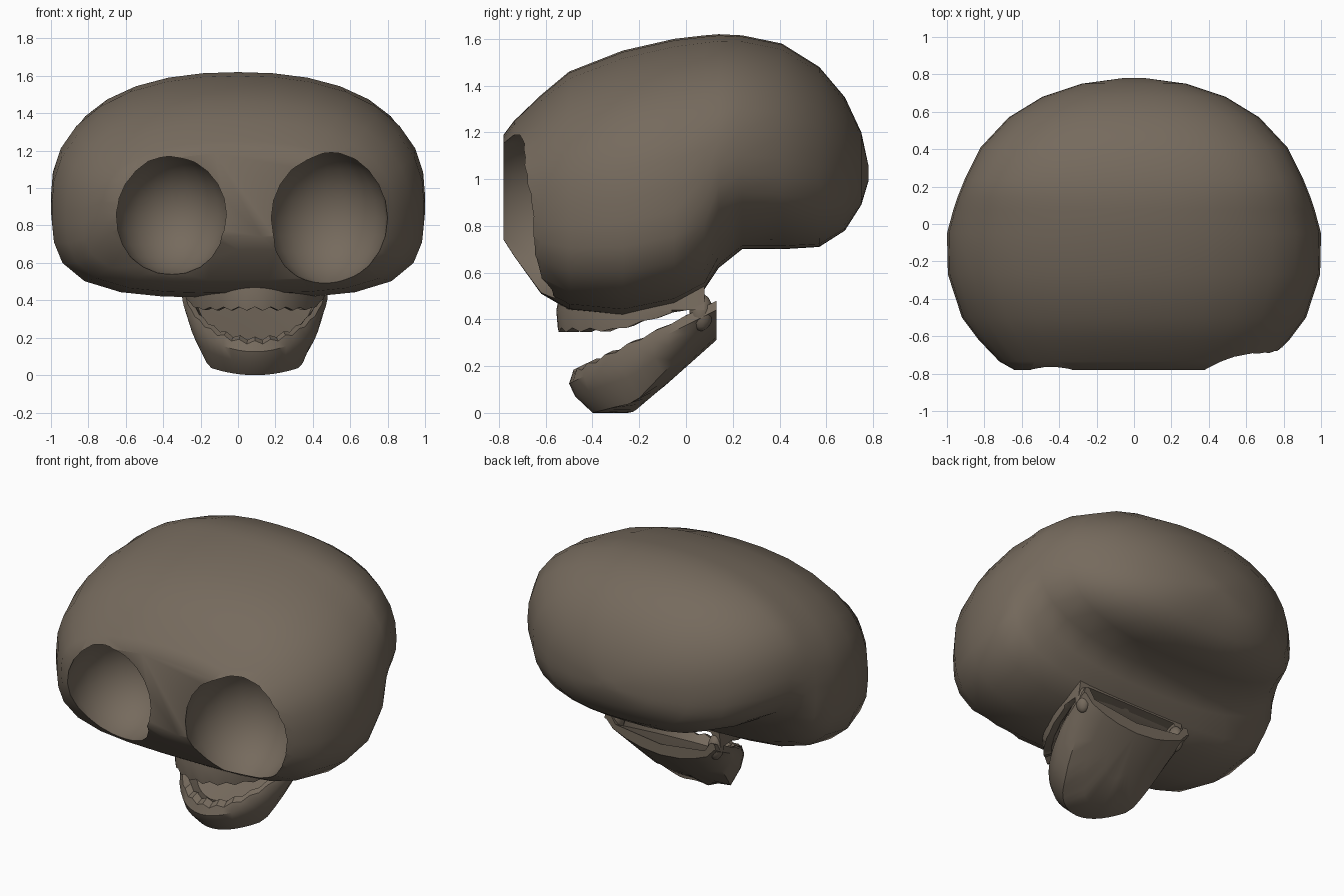
import bpy, bmesh, math

if "Cube" in bpy.data.objects:
    bpy.data.objects.remove(bpy.data.objects["Cube"])

bone = bpy.data.materials.new("dark_bone")
bone.diffuse_color = (0.18, 0.145, 0.11, 1)
bone.use_nodes = True
bone.node_tree.nodes["Principled BSDF"].inputs["Base Color"].default_value = bone.diffuse_color


def finish(bm, name, angle=40):
    bmesh.ops.remove_doubles(bm, verts=bm.verts, dist=0.0005)
    bmesh.ops.recalc_face_normals(bm, faces=bm.faces)
    me = bpy.data.meshes.new(name)
    bm.to_mesh(me)
    bm.free()
    ob = bpy.data.objects.new(name, me)
    bpy.context.collection.objects.link(ob)
    me.materials.append(bone)
    smooth(ob, angle)
    return ob


def smooth(ob, angle=40):
    bpy.ops.object.select_all(action='DESELECT')
    ob.select_set(True)
    bpy.context.view_layer.objects.active = ob
    bpy.ops.object.shade_smooth_by_angle(angle=math.radians(angle))


def loft(rings):
    """Skin a list of closed point loops and cap both ends."""
    bm = bmesh.new()
    vs = [[bm.verts.new(p) for p in r] for r in rings]
    n = len(rings[0])
    for a, b in zip(vs, vs[1:]):
        for i in range(n):
            j = (i + 1) % n
            bm.faces.new((a[i], a[j], b[j], b[i]))
    bm.faces.new(vs[0])
    bm.faces.new(vs[-1])
    return bm


def ellipsoid(name, loc, rad, seg=20):
    bm = bmesh.new()
    bmesh.ops.create_uvsphere(bm, u_segments=seg, v_segments=seg // 2 + 2, radius=1)
    for v in bm.verts:
        v.co = [c * r + l for c, r, l in zip(v.co, rad, loc)]
    return finish(bm, name)


# Cranium: sections along y as (y, bottom z, top z, half width)
sections = [
    (-.78, .74, 1.19, .64), (-.735, .67, 1.25, .72), (-.62, .51, 1.36, .83),
    (-.5, .44, 1.46, .92), (-.27, .415, 1.55, .995), (-.05, .46, 1.6, 1.0),
    (.08, .53, 1.615, .965), (.14, .62, 1.62, .945), (.24, .70, 1.615, .905),
    (.41, .70, 1.58, .82), (.57, .71, 1.48, .67), (.68, .78, 1.35, .49),
    (.75, .89, 1.2, .28), (.78, .99, 1.06, .06)]


def section(y, zb, zt, hw, n=32):
    zc = zb + (zt - zb) * .44
    low = 3.6 if y < .1 else 2.6
    pts = []
    for i in range(n):
        a = 2 * math.pi * i / n
        c, s = math.cos(a), math.sin(a)
        e = 2.3 if s > 0 else low
        k = (abs(c) ** e + abs(s) ** e) ** (-1 / e)
        pts.append((hw * c * k, y, zc + s * k * ((zt - zc) if s > 0 else (zc - zb))))
    return pts


cranium = finish(loft([section(*s) for s in sections]), "cranium")

# Eye sockets, slightly uneven, cut as deep bowls
for loc, rad in (((-.355, -.67, .86), (.31, .34, .325)),
                 ((.475, -.65, .84), (.325, .34, .36))):
    cutter = ellipsoid("socket_cutter", loc, rad)
    cutter.hide_render = True
    mod = cranium.modifiers.new("socket", 'BOOLEAN')
    mod.operation = 'DIFFERENCE'
    mod.solver = 'EXACT'
    mod.object = cutter
    bpy.ops.object.select_all(action='DESELECT')
    cranium.select_set(True)
    bpy.context.view_layer.objects.active = cranium
    bpy.ops.object.modifier_apply(modifier=mod.name)
    bpy.data.objects.remove(cutter)
smooth(cranium)


def arch(name, y0, ry, profile, n=28):
    """Horseshoe part: profile is (scale, height function of dx, y, tooth)."""
    rings = []
    for i in range(n + 1):
        a = math.pi * (i / n - .5)
        tooth = .01 * (-1) ** i * max(0, math.cos(a))
        ring = []
        for s, h in profile:
            dx, y = .39 * s * math.sin(a), y0 - ry * s * math.cos(a)
            ring.append((.09 + dx, y, h(dx, y, tooth)))
        rings.append(ring)
    return finish(loft(rings), name)


# Upper jaw: ragged tooth row under a shallow palate
def bite(dx, y, t):
    return .355 + max(0, y + .3) * .3 + t


arch("upper_jaw", .08, .635, [
    (.96, lambda dx, y, t: .55), (1, lambda dx, y, t: .44), (.99, bite), (.9, bite),
    (.82, lambda dx, y, t: bite(dx, y, 0) + .05),
    (0, lambda dx, y, t: bite(dx, y, 0) + .05), (0, lambda dx, y, t: .56)])


# Lower jaw: hanging scoop with a closed floor
def rim(dx, y, t):
    return .165 + .5 * (y + .5) + t


def under(dx, y, t):
    return max(0, .89 * (y + .22)) + .7 * dx * dx


arch("lower_jaw", .13, .63, [
    (.97, rim), (1, lambda dx, y, t: rim(dx, y, 0) - .04),
    (.96, lambda dx, y, t: .4 * rim(dx, y, 0) + .6 * under(dx, y, 0)),
    (.84, under), (.6, under), (.35, under), (0, under),
    (0, lambda dx, y, t: rim(dx, y, 0) - .1),
    (.8, lambda dx, y, t: rim(dx, y, 0) - .06), (.9, rim)])

# Jaw hinges
for side in (-1, 1):
    ellipsoid("jaw_hinge", (.09 + side * .345, .065, .43), (.045, .05, .08), 14)
